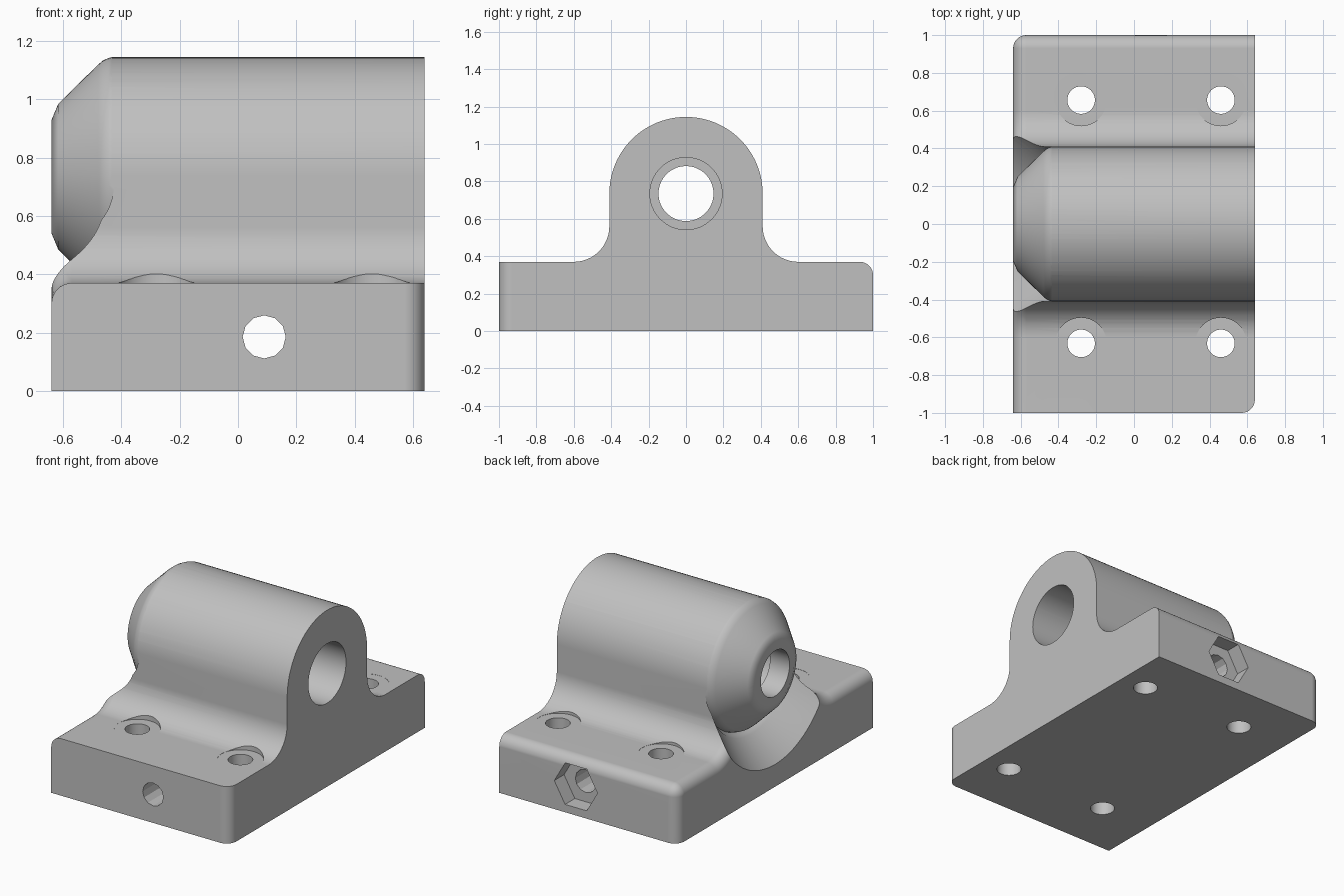
import bpy, bmesh
from math import pi, sin, cos
from mathutils import Vector, Matrix

cube = bpy.data.objects.get("Cube")
if cube:
    bpy.data.objects.remove(cube, do_unlink=True)

HALF_X, TOP, AXIS_Z, R = 0.64, 0.37, 0.735, 0.41
FILLET, ROUND = 0.19, 0.07


def make_object(name, bm):
    bmesh.ops.recalc_face_normals(bm, faces=bm.faces)
    mesh = bpy.data.meshes.new(name)
    bm.to_mesh(mesh)
    bm.free()
    obj = bpy.data.objects.new(name, mesh)
    bpy.context.collection.objects.link(obj)
    return obj


def arc(cy, cz, r, a0, a1, n):
    return [(cy + r * cos(a0 + (a1 - a0) * i / n), cz + r * sin(a0 + (a1 - a0) * i / n))
            for i in range(n + 1)]


def rod(name, start, end, r, sides=40, turn=0.0):
    """Closed prism between two points."""
    start, end = Vector(start), Vector(end)
    axis = end - start
    bm = bmesh.new()
    bmesh.ops.create_cone(bm, cap_ends=True, segments=sides, radius1=r, radius2=r, depth=axis.length)
    matrix = Matrix.Translation((start + end) / 2) @ axis.to_track_quat('Z', 'Y').to_matrix().to_4x4()
    bmesh.ops.transform(bm, matrix=matrix @ Matrix.Rotation(turn, 4, 'Z'), verts=bm.verts)
    return make_object(name, bm)


def revolve(name, profile, steps=96):
    """Spin a closed (x, radius) outline around the bore axis."""
    bm = bmesh.new()
    rings = [[bm.verts.new((x, r * cos(2 * pi * i / steps), AXIS_Z + r * sin(2 * pi * i / steps)))
              for x, r in profile] for i in range(steps)]
    n = len(profile)
    for i in range(steps):
        a, b = rings[i], rings[(i + 1) % steps]
        for j in range(n):
            k = (j + 1) % n
            bm.faces.new((a[j], a[k], b[k], b[j]))
    return make_object(name, bm)


def cut(target, cutter):
    mod = target.modifiers.new("cut", 'BOOLEAN')
    mod.operation, mod.solver, mod.object = 'DIFFERENCE', 'EXACT', cutter
    bpy.context.view_layer.objects.active = target
    bpy.ops.object.modifier_apply(modifier=mod.name)
    bpy.data.objects.remove(cutter, do_unlink=True)


# Housing: base flange, side fillets and arch as one extruded outline
outline = [(-1, 0), (1, 0), (1, TOP)]
outline += arc(R + FILLET, TOP + FILLET, FILLET, -pi / 2, -pi, 12)
outline += arc(0, AXIS_Z, R, 0, pi, 48)
outline += arc(-R - FILLET, TOP + FILLET, FILLET, 0, -pi / 2, 12)
outline += [(-1, TOP)]
bm = bmesh.new()
face = bm.faces.new([bm.verts.new((-HALF_X, y, z)) for y, z in outline])
extruded = bmesh.ops.extrude_face_region(bm, geom=[face])["geom"]
bmesh.ops.translate(bm, vec=(2 * HALF_X, 0, 0),
                    verts=[g for g in extruded if isinstance(g, bmesh.types.BMVert)])
bmesh.ops.recalc_face_normals(bm, faces=bm.faces)


# Rounded edges of the flange
def is_rounded(edge):
    a, b = (v.co for v in edge.verts)
    mid = (a + b) / 2
    upright = abs(a.z - b.z) > 0.3 and abs(mid.y) > 0.99
    corner = upright and mid.x * mid.y < 0
    end_top = max(a.x, b.x) < 0 and mid.z > TOP - 0.01 and max(a.z, b.z) < TOP + FILLET + 0.001
    back_top = mid.y > 0.99 and min(a.z, b.z) > TOP - 0.01
    return corner or end_top or back_top


bmesh.ops.bevel(bm, geom=[e for e in bm.edges if is_rounded(e)], offset=ROUND,
                offset_type='OFFSET', segments=8, profile=0.5, affect='EDGES', clamp_overlap=False)
housing = make_object("bearing_housing", bm)

# Conical nose and the groove round it
cut(housing, revolve("nose_groove_cutter", [
    (-0.70, 0.17), (-0.64, 0.195), (-0.617, 0.25), (-0.48, 0.385), (-0.463, 0.399),
    (-0.445, 0.407), (-0.425, 0.412), (-0.445, 0.425), (-0.47, 0.437), (-0.64, 0.59), (-0.70, 0.645)]))

# Stepped bore
cut(housing, rod("bore_cutter", (-0.8, 0, AXIS_Z), (0.8, 0, AXIS_Z), 0.147, 64))
cut(housing, rod("counterbore_cutter", (-0.5, 0, AXIS_Z), (0.8, 0, AXIS_Z), 0.193, 64))

# Mounting holes with spot faces
for x in (-0.28, 0.46):
    for y in (-0.632, 0.656):
        cut(housing, rod("spot_face_cutter", (x, y, TOP - 0.001), (x, y, 0.6), 0.136))
        cut(housing, rod("mounting_hole_cutter", (x, y, -0.1), (x, y, 0.5), 0.073))

# Cross hole with a hexagonal nut pocket at the back
cut(housing, rod("cross_hole_cutter", (0.09, -1.1, 0.185), (0.09, 1.1, 0.185), 0.074, 12))
cut(housing, rod("nut_pocket_cutter", (0.09, 0.9, 0.185), (0.09, 1.1, 0.185), 0.155, 6, pi / 6))

# Grey metal
metal = bpy.data.materials.new("grey_metal")
metal.use_nodes = True
colour = (0.53, 0.53, 0.53, 1)
metal.diffuse_color = colour
metal.node_tree.nodes["Principled BSDF"].inputs["Base Color"].default_value = colour
housing.data.materials.clear()
housing.data.materials.append(metal)
for poly in housing.data.polygons:
    poly.material_index = 0

# Smooth rounds, crisp edges
bpy.ops.object.select_all(action='DESELECT')
housing.select_set(True)
bpy.context.view_layer.objects.active = housing
bpy.ops.object.shade_smooth_by_angle(angle=pi / 7)
weighted = housing.modifiers.new("weighted_normals", 'WEIGHTED_NORMAL')
weighted.keep_sharp = True
